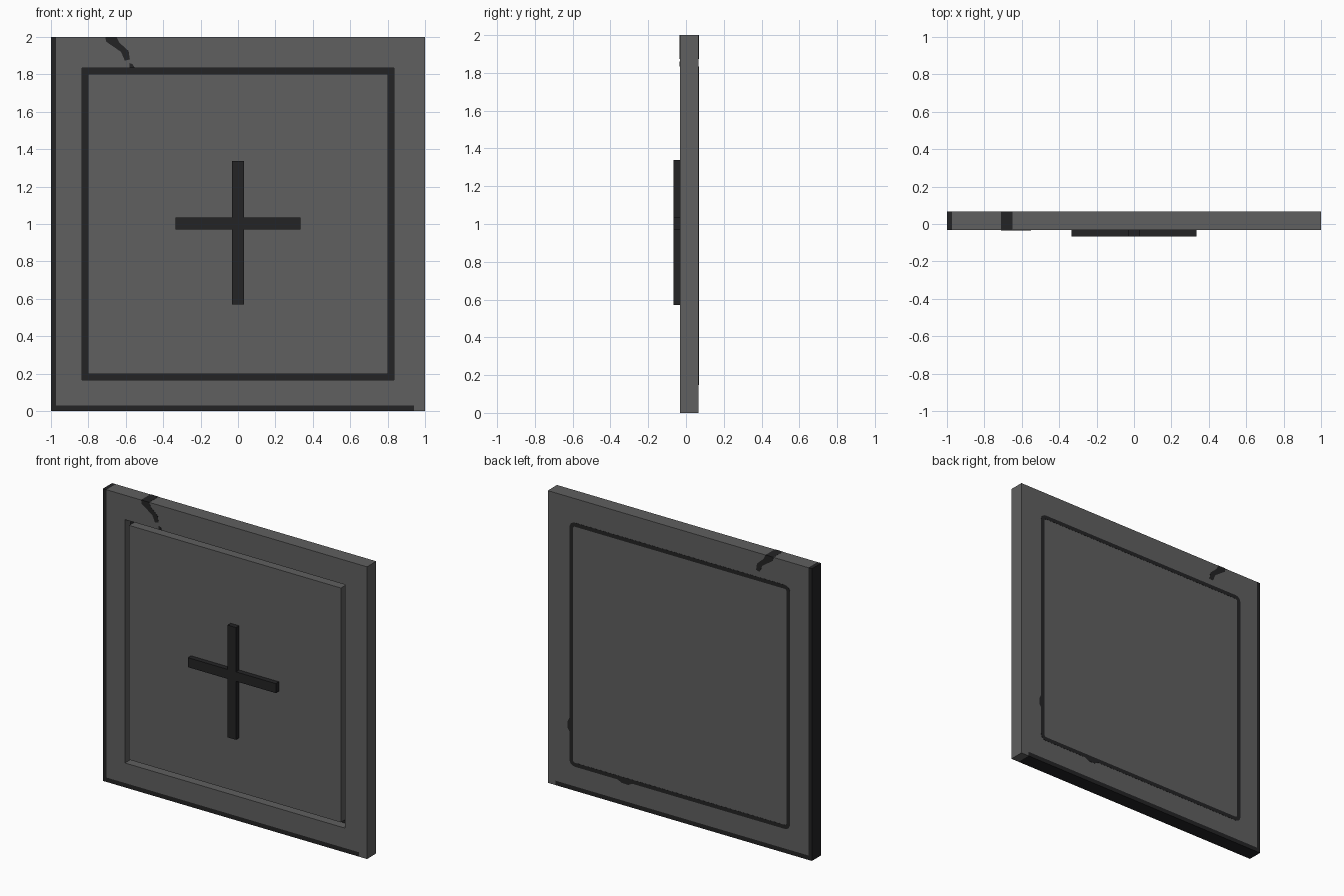
import bpy, bmesh, math
from mathutils import Vector

if "Cube" in bpy.data.objects:
    bpy.data.objects.remove(bpy.data.objects["Cube"])

def material(name, c):
    m = bpy.data.materials.new(name)
    m.diffuse_color = (*c, 1)
    m.use_nodes = True
    m.node_tree.nodes["Principled BSDF"].inputs["Base Color"].default_value = m.diffuse_color
    return m

GREY = material("stone grey", (0.115, 0.115, 0.115))
DARK = material("charcoal", (0.017, 0.017, 0.018))
FRONT, BACK, DEPTH = -0.033, 0.067, 0.06
OUT, INN = 0.833, 0.802          # groove outer and inner half sizes

def finish(name, bm, mats):
    bmesh.ops.recalc_face_normals(bm, faces=bm.faces[:])
    me = bpy.data.meshes.new(name)
    bm.to_mesh(me)
    bm.free()
    for m in mats:
        me.materials.append(m)
    ob = bpy.data.objects.new(name, me)
    bpy.context.collection.objects.link(ob)
    return ob

def prism(name, pts, y0, y1):
    """Extrude an x-z outline between two y planes."""
    bm = bmesh.new()
    a = [bm.verts.new((x, y0, z)) for x, z in pts]
    b = [bm.verts.new((x, y1, z)) for x, z in pts]
    bm.faces.new(a)
    bm.faces.new(b[::-1])
    n = len(pts)
    for i in range(n):
        j = (i + 1) % n
        bm.faces.new((a[i], b[i], b[j], a[j]))
    return finish(name, bm, [DARK])

# Slab: a cut box with a square groove pressed into the front
bm = bmesh.new()
bmesh.ops.create_cube(bm, size=1)
for v in bm.verts:
    v.co = Vector((v.co.x * 2, BACK if v.co.y > 0 else FRONT, v.co.z * 2 + 1))
cuts = [((x, 0, 0), (1, 0, 0)) for x in (-0.973, -OUT, -INN, INN, OUT, 0.94)]
cuts += [((0, 0, z), (0, 0, 1)) for z in (0.03, 1 - OUT, 1 - INN, 1 + INN, 1 + OUT)]
for co, no in cuts:
    bmesh.ops.bisect_plane(bm, geom=bm.verts[:] + bm.edges[:] + bm.faces[:],
                           plane_co=co, plane_no=no)
bm.normal_update()
groove = []
for f in bm.faces:
    c = f.calc_center_median()
    r = max(abs(c.x), abs(c.z - 1))
    if c.y < FRONT + 0.001 and INN < r < OUT:
        groove.append(f)
res = bmesh.ops.extrude_face_region(bm, geom=groove)
for v in [g for g in res["geom"] if isinstance(g, bmesh.types.BMVert)]:
    v.co.y += DEPTH
left = [f for f in groove if f.is_valid]
if left:
    bmesh.ops.delete(bm, geom=left, context='FACES_ONLY')
bmesh.ops.recalc_face_normals(bm, faces=bm.faces[:])
bm.normal_update()
for f in bm.faces:
    c = f.calc_center_median()
    floor = abs(f.normal.y) > 0.9 and FRONT + 0.01 < c.y < BACK - 0.01
    edge = c.x < -0.973 or (c.z < 0.03 and c.x < 0.94)
    f.material_index = 1 if floor or edge else 0
finish("slab", bm, [GREY, DARK])

# Raised cross on the front
w, a, zt, zb, z0, z1 = 0.032, 0.333, 1.338, 0.57, 0.97, 1.035
prism("cross", [(-w, zb), (w, zb), (w, z0), (a, z0), (a, z1), (w, z1),
                (w, zt), (-w, zt), (-w, z1), (-a, z1), (-a, z0), (-w, z0)],
      -0.067, FRONT)

# Painted crack running through the top edge
prism("crack", [(-0.71, 2.001), (-0.65, 2.001), (-0.635, 1.97), (-0.585, 1.925),
                (-0.578, 1.88), (-0.605, 1.873), (-0.625, 1.92), (-0.705, 1.975)],
      FRONT - 0.001, BACK + 0.001)
prism("crack_end", [(-0.58, 1.86), (-0.565, 1.855), (-0.55, 1.834), (-0.58, 1.834)],
      FRONT - 0.001, FRONT + 0.002)

# Painted rounded line on the back
def rounded(h, r, y, n=4):
    pts = []
    for k, (sx, sz) in enumerate(((1, 1), (-1, 1), (-1, -1), (1, -1))):
        for i in range(n + 1):
            t = math.pi / 2 * (k + i / n)
            pts.append((sx * (h - r) + r * math.cos(t), y,
                        1 + sz * (h - r) + r * math.sin(t)))
    return pts

bm = bmesh.new()
loops = [[bm.verts.new(p) for p in rounded(h, r, y)]
         for h, r, y in ((0.835, 0.04, BACK - 0.001), (0.835, 0.04, BACK + 0.001),
                         (0.808, 0.015, BACK + 0.001), (0.808, 0.015, BACK - 0.001))]
n = len(loops[0])
for k in range(4):
    p, q = loops[k], loops[(k + 1) % 4]
    for i in range(n):
        j = (i + 1) % n
        bm.faces.new((p[i], p[j], q[j], q[i]))
finish("back_line", bm, [DARK])

# Small chips beside the back line
prism("side_chip", [(0.83, 0.39), (0.85, 0.42), (0.85, 0.46), (0.83, 0.5)],
      BACK - 0.001, BACK + 0.001)
prism("lower_chip", [(0.35, 0.17), (0.39, 0.148), (0.44, 0.15), (0.48, 0.17)],
      BACK - 0.001, BACK + 0.001)
